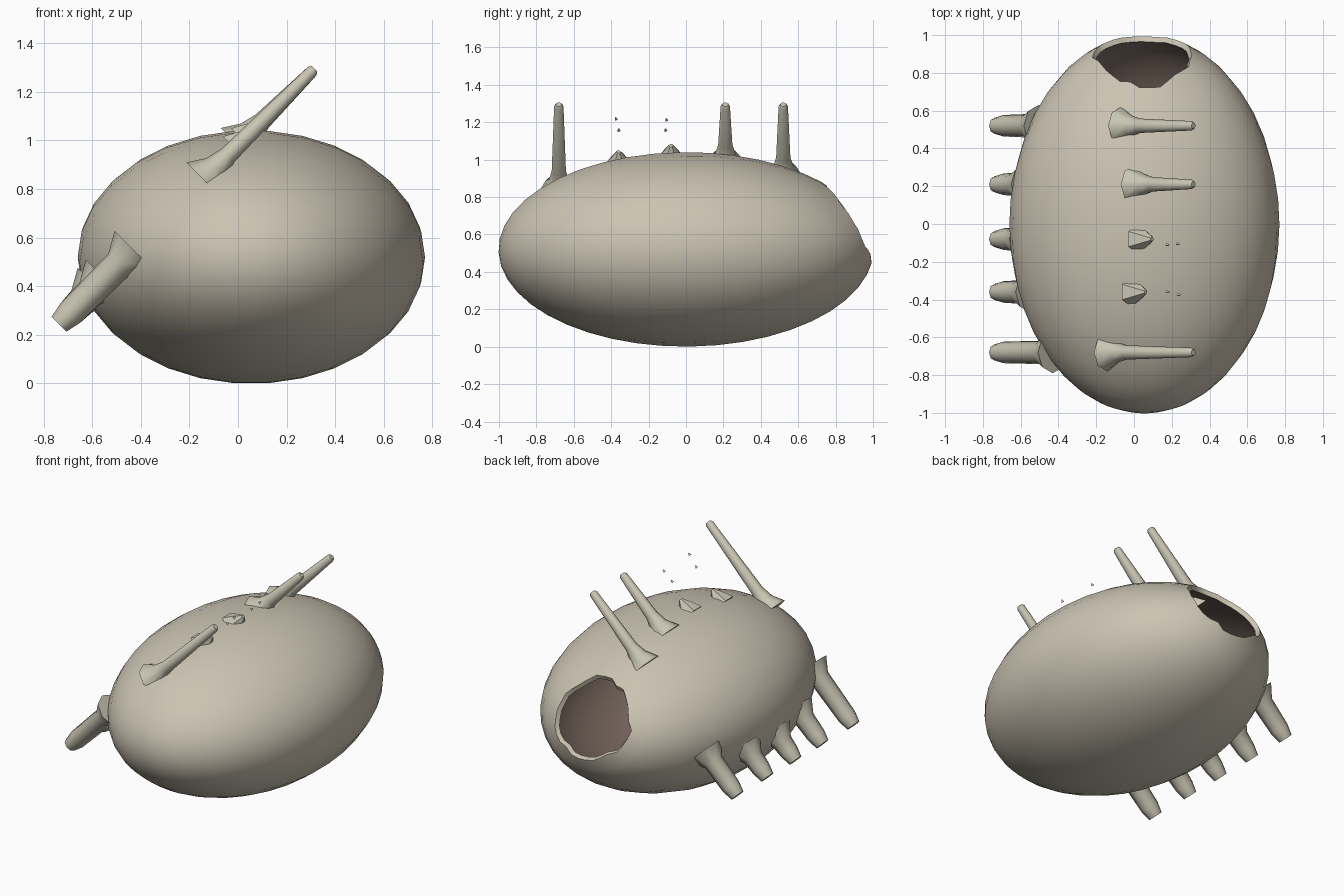
import bpy, bmesh, math, random
from mathutils import Vector

if "Cube" in bpy.data.objects:
    bpy.data.objects.remove(bpy.data.objects["Cube"])

random.seed(4)
CENTRE = Vector((0.055, 0.0, 0.52))
RADII = Vector((0.715, 1.003, 0.522))


def material(name, rgb):
    m = bpy.data.materials.new(name)
    m.diffuse_color = (*rgb, 1)
    m.use_nodes = True
    m.node_tree.nodes["Principled BSDF"].inputs["Base Color"].default_value = m.diffuse_color
    return m


SKIN = material("skin", (0.60, 0.55, 0.45))
INSIDE = material("inside", (0.22, 0.16, 0.13))
WOOD = material("wood", (0.58, 0.56, 0.45))


def make_object(name, bm, mats, angle=50):
    bmesh.ops.recalc_face_normals(bm, faces=bm.faces)
    mesh = bpy.data.meshes.new(name)
    bm.to_mesh(mesh)
    bm.free()
    for m in mats:
        mesh.materials.append(m)
    ob = bpy.data.objects.new(name, mesh)
    bpy.context.collection.objects.link(ob)
    bpy.ops.object.select_all(action='DESELECT')
    ob.select_set(True)
    bpy.context.view_layer.objects.active = ob
    if name == "hollow_body":
        mod = ob.modifiers.new("shell", 'SOLIDIFY')
        mod.thickness = 0.03
        mod.offset = -1
        mod.material_offset = 1
        bpy.ops.object.modifier_apply(modifier=mod.name)
    bpy.ops.object.shade_smooth_by_angle(angle=math.radians(angle))
    return ob


def bridge(bm, rings):
    for a, b in zip(rings, rings[1:]):
        n = len(a)
        for i in range(n):
            j = (i + 1) % n
            bm.faces.new((a[i], a[j], b[j], b[i]))


# Egg-shaped body: rings run from the ragged rear opening to the far pole
def build_body(segs=30, count=19):
    tilt, half = math.radians(18), math.radians(25)
    d = Vector((0, math.cos(tilt), math.sin(tilt)))
    ex = Vector((1, 0, 0))
    ey = Vector((0, -math.sin(tilt), math.cos(tilt)))
    bm = bmesh.new()
    rings = []
    for k in range(count):
        f = k / count
        ring = []
        for i in range(segs):
            phi = 2 * math.pi * i / segs
            t = half + (math.pi - half) * f
            if k == 0:
                t += random.uniform(-0.03, 0.03)
            kx = 0.84 + 0.16 * min(1, f * 3)
            u = d * math.cos(t) + (ex * math.cos(phi) * kx + ey * math.sin(phi)) * math.sin(t)
            u.normalize()
            ring.append(bm.verts.new(CENTRE + u * RADII))
        rings.append(ring)
    bridge(bm, rings)
    pole = bm.verts.new(CENTRE - d * RADII)
    last = rings[-1]
    for i in range(segs):
        bm.faces.new((last[i], last[(i + 1) % segs], pole))
    make_object("hollow_body", bm, [SKIN, INSIDE], 60)


# Round rod on the slanted line z = x + 0.98, given (x, radius) stations
def rod(name, y, stations, sides=8):
    p, q = Vector((0, 1, 0)), Vector((1, 0, -1)).normalized()
    bm = bmesh.new()
    rings = []
    for x, r in stations:
        c = Vector((x, y, x + 0.98))
        ring = []
        for i in range(sides):
            a = 2 * math.pi * i / sides
            ring.append(bm.verts.new(c + (p * math.cos(a) + q * math.sin(a)) * r))
        rings.append(ring)
    bridge(bm, rings)
    bm.faces.new(rings[0])
    bm.faces.new(rings[-1])
    make_object(name, bm, [WOOD])


# Where the slanted line enters and leaves the body at a given y
def crossings(y):
    a, c = 1 / RADII.x ** 2, 1 / RADII.z ** 2
    h, k = CENTRE.x, CENTRE.z - 0.98
    A, B = a + c, -2 * (a * h + c * k)
    C = a * h * h + c * k * k - (1 - (y / RADII.y) ** 2)
    root = math.sqrt(B * B - 4 * A * C)
    return (-B - root) / (2 * A), (-B + root) / (2 * A)


build_body()

# Long spikes on top (two snapped off short) and thick stubs low on the left
for n, (y, whole) in enumerate([(0.52, True), (0.21, True), (-0.08, False),
                                (-0.36, False), (-0.68, True)], 1):
    low, high = crossings(y)
    if whole:
        rod(f"top_spike_{n}", y, [(high - 0.05, 0.10), (high + 0.0, 0.055),
                                  (high + 0.05, 0.038), (0.305, 0.025), (0.315, 0.016)])
    else:
        rod(f"broken_spike_{n}", y, [(high - 0.04, 0.08), (high, 0.045),
                                     (high + 0.035, 0.012)], 6)
    rod(f"side_stub_{n}", y, [(low + 0.04, 0.11), (low - 0.02, 0.062),
                              (-0.69, 0.057), (-0.737, 0.043)])

# Loose splinters floating above the snapped spikes
for n, (x, y) in enumerate([(0.235, -0.105), (0.18, -0.11), (0.24, -0.375), (0.18, -0.36)], 1):
    rod(f"splinter_{n}", y, [(x - 0.006, 0.011), (x + 0.006, 0.003)], 3)
